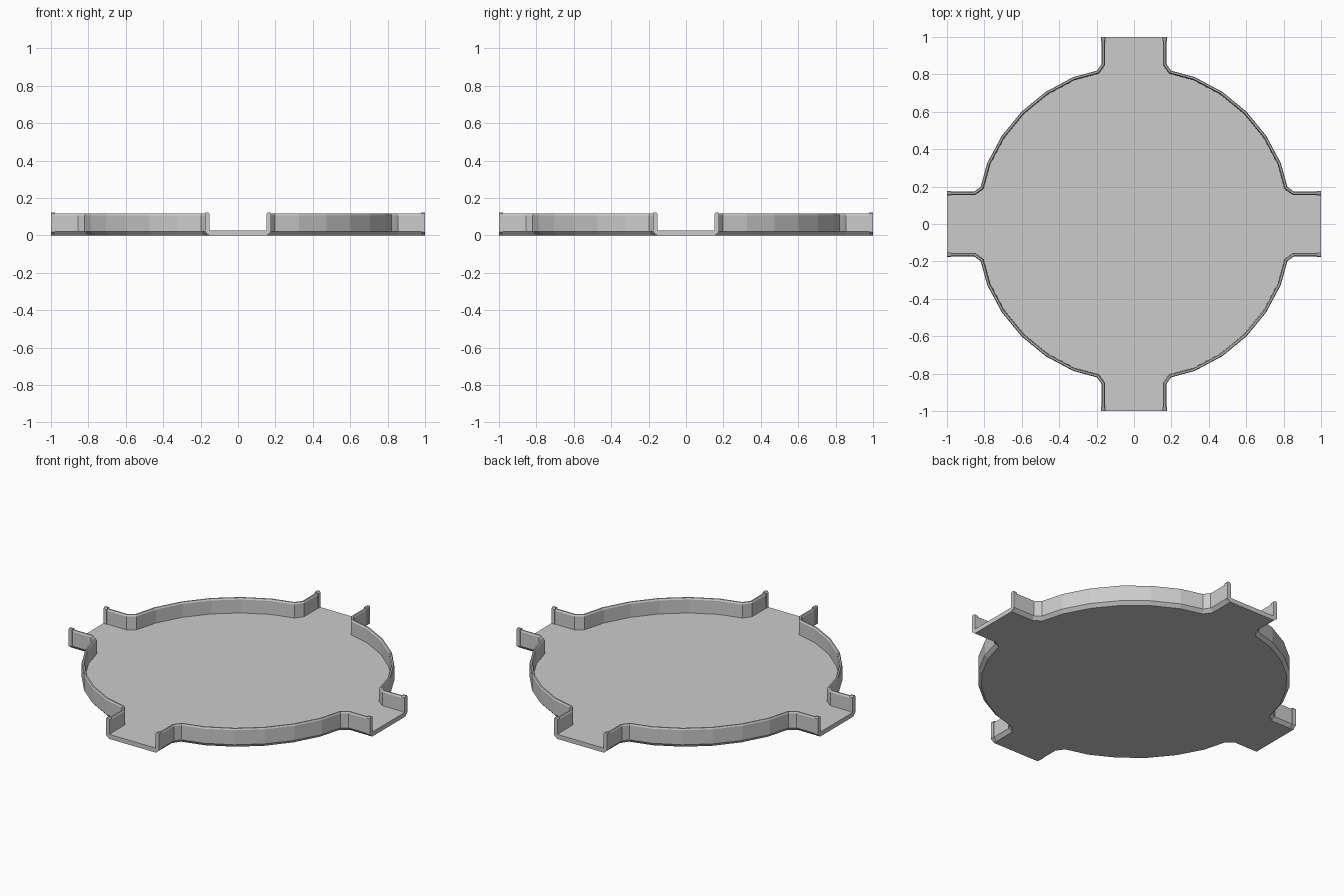
import bpy, bmesh
from math import sin, cos, radians
from mathutils import Vector, Matrix

cube = bpy.data.objects.get("Cube")
if cube:
    bpy.data.objects.remove(cube)

grey = bpy.data.materials.new("light_grey")
grey.use_nodes = True
grey.diffuse_color = (0.6, 0.6, 0.6, 1)
grey.node_tree.nodes["Principled BSDF"].inputs["Base Color"].default_value = (0.6, 0.6, 0.6, 1)


def finish(bm, name):
    bmesh.ops.recalc_face_normals(bm, faces=bm.faces)
    mesh = bpy.data.meshes.new(name)
    bm.to_mesh(mesh)
    bm.free()
    mesh.materials.append(grey)
    obj = bpy.data.objects.new(name, mesh)
    bpy.context.collection.objects.link(obj)


def inset(path, i, d):
    """Path point moved to the left by d, with mitred corners."""
    p = path[i]
    a = (p - path[i - 1]) if i > 0 else path[1] - p
    b = (path[i + 1] - p) if i < len(path) - 1 else a
    n1 = Vector((-a.y, a.x)).normalized()
    n2 = Vector((-b.y, b.x)).normalized()
    m = n1 + n2
    return p + m * (2 * d / m.length_squared)


def sweep(bm, path, section, turn):
    """Sweep (inset, height) points along a plan path; returns rows of vertices."""
    rows = []
    for i in range(len(path)):
        row = []
        for d, z in section:
            q = inset(path, i, d)
            row.append(bm.verts.new(turn @ Vector((q.x, q.y, z))))
        rows.append(row)
    for r, s in zip(rows, rows[1:]):
        for j in range(len(section) - 1):
            bm.faces.new((r[j], s[j], s[j + 1], r[j + 1]))
    return rows


turns = [Matrix.Rotation(radians(90 * k), 3, 'Z') for k in range(4)]

# Plan of one quarter: channel wall, rounded corner, faceted arc, mirrored back
half = [Vector(p) for p in ((1, 0.173), (0.855, 0.173), (0.82, 0.198))]
arc = [Vector((cos(radians(a)), sin(radians(a)))) * 0.85 for a in (22.5, 33.75, 45, 56.25, 67.5)]
quarter = half + arc + [Vector((p.y, p.x)) for p in reversed(half)]

# Tray: four wall quarters joined by one floor, with open channel ends
wall = [(0.018, 0), (0, 0.02), (0, 0.107), (0.004, 0.116), (0.012, 0.116),
        (0.017, 0.107), (0.018, 0.027)]
bm = bmesh.new()
quarters = [sweep(bm, quarter, wall, t) for t in turns]
bm.faces.new([row[-1] for q in quarters for row in q])
bm.faces.new([row[0] for q in quarters for row in q])
for k in range(4):
    bm.faces.new(quarters[k][-1] + quarters[(k + 1) % 4][0][::-1])
finish(bm, "tray")

# Thickened collars on both walls of every channel end
collar = [(0.018, 0), (-0.004, 0.018), (-0.004, 0.116), (0.001, 0.123), (0.013, 0.123),
          (0.021, 0.116), (0.021, 0.02), (0.018, 0)]
tip = [Vector((1, 0.173)), Vector((0.978, 0.173))]
bm = bmesh.new()
for t in turns:
    for path in (tip, [Vector((p.x, -p.y)) for p in reversed(tip)]):
        rows = sweep(bm, path, collar, t)
        for row in rows:
            bm.faces.new(row[:-1])
bmesh.ops.remove_doubles(bm, verts=bm.verts, dist=0.0001)
finish(bm, "channel_end_collars")
